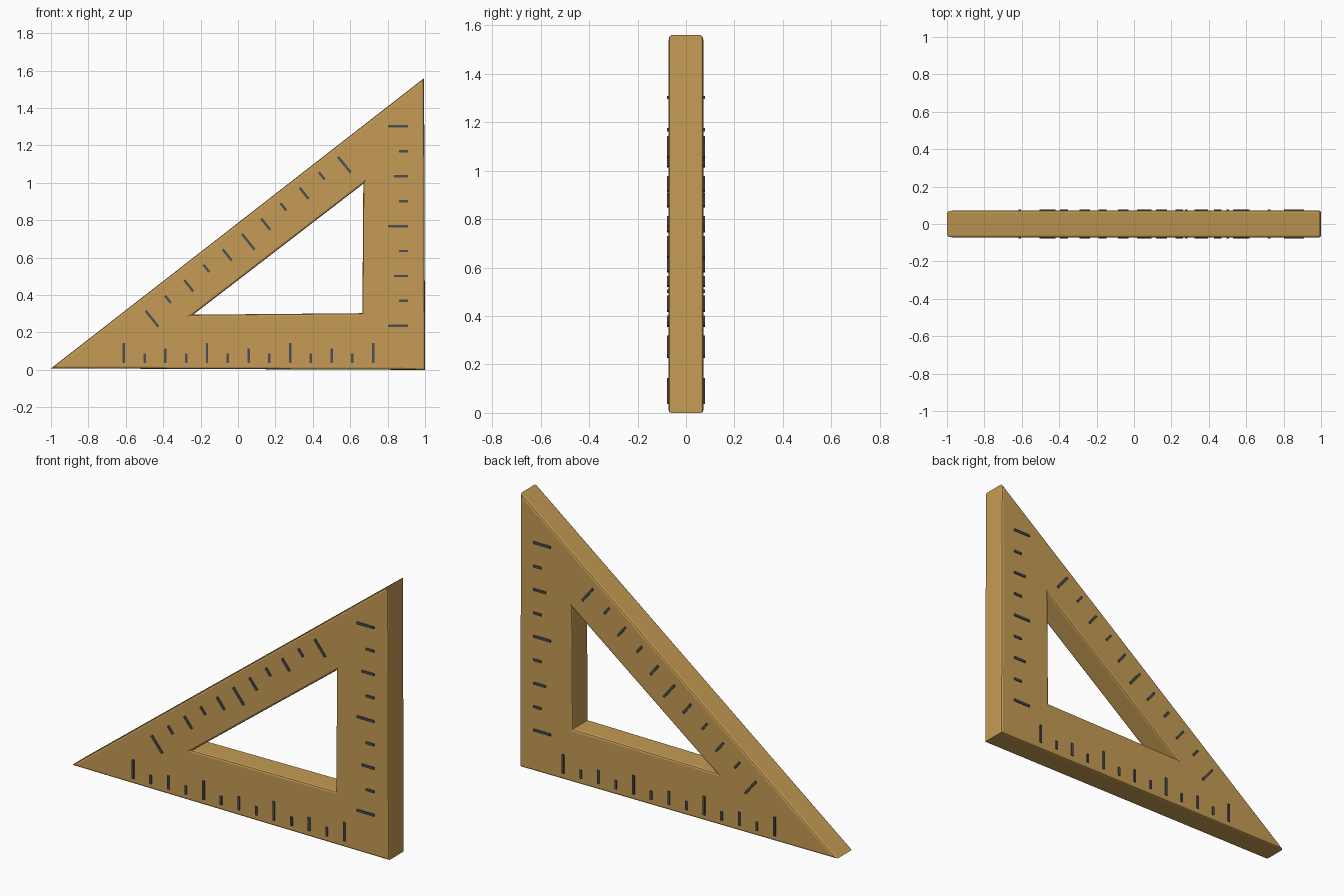
import bpy, bmesh
from mathutils import Vector, Matrix

if "Cube" in bpy.data.objects:
    bpy.data.objects.remove(bpy.data.objects["Cube"])

HALF = 0.072  # half thickness of the body


def material(name, color):
    m = bpy.data.materials.new(name)
    m.diffuse_color = color
    m.use_nodes = True
    m.node_tree.nodes["Principled BSDF"].inputs["Base Color"].default_value = m.diffuse_color
    return m


def add_object(name, bm, mat):
    bmesh.ops.recalc_face_normals(bm, faces=bm.faces[:])
    mesh = bpy.data.meshes.new(name)
    bm.to_mesh(mesh)
    bm.free()
    mesh.materials.append(mat)
    ob = bpy.data.objects.new(name, mesh)
    bpy.context.collection.objects.link(ob)
    return ob


wood = material("wood", (0.56, 0.33, 0.09, 1))
ink = material("dark_marks", (0.07, 0.08, 0.09, 1))

# Triangular body with a triangular window and softened rims
outer = [(-1, 0.008), (1, 0), (0.995, 1.56)]
inner = [(-0.24, 0.295), (0.665, 0.303), (0.67, 0.995)]
bm = bmesh.new()
rings = [[bm.verts.new((x, y, z)) for x, z in loop]
         for loop, y in ((outer, -HALF), (outer, HALF), (inner, HALF), (inner, -HALF))]
for a, b in zip(rings, rings[1:] + rings[:1]):
    for i in range(3):
        j = (i + 1) % 3
        bm.faces.new((a[i], a[j], b[j], b[i]))
rims = [bm.edges.get((r[i], r[(i + 1) % 3])) for r in rings for i in range(3)]
bmesh.ops.bevel(bm, geom=rims, offset=0.011, segments=2, profile=0.5, affect='EDGES')
body = add_object("set_square_body", bm, wood)


# Rows of raised ruler marks, mirrored onto the back face
def tick_row(name, start, end, inward, lengths, width=0.013):
    bm = bmesh.new()
    d = Vector((inward[0], 0, inward[1])).normalized()
    side = Vector((d.z, 0, -d.x))
    for i, length in enumerate(lengths):
        t = i / (len(lengths) - 1)
        p = Vector((start[0], 0, start[1])).lerp(Vector((end[0], 0, end[1])), t)
        c = p + d * length / 2 + Vector((0, -HALF, 0))
        m = Matrix((side * width, Vector((0, 0.012, 0)), d * length)).transposed().to_4x4()
        bmesh.ops.create_cube(bm, size=1, matrix=Matrix.Translation(c) @ m)
    ob = add_object(name, bm, ink)
    mod = ob.modifiers.new("both_faces", 'MIRROR')
    mod.use_axis = (False, True, False)


L, M, S = 0.108, 0.077, 0.05
tick_row("base_marks", (-0.61, 0.037), (0.723, 0.037), (0, 1),
         [L, S, M, S] * 3 + [L])
tick_row("upright_marks", (0.91, 0.235), (0.91, 1.303), (-1, 0),
         [L, S, M, S] * 2 + [L])
tick_row("slope_marks", (-0.493, 0.315), (0.535, 1.139), (0.626, -0.78),
         [L, S, M, S, M, L, M, S, M, S, L])
